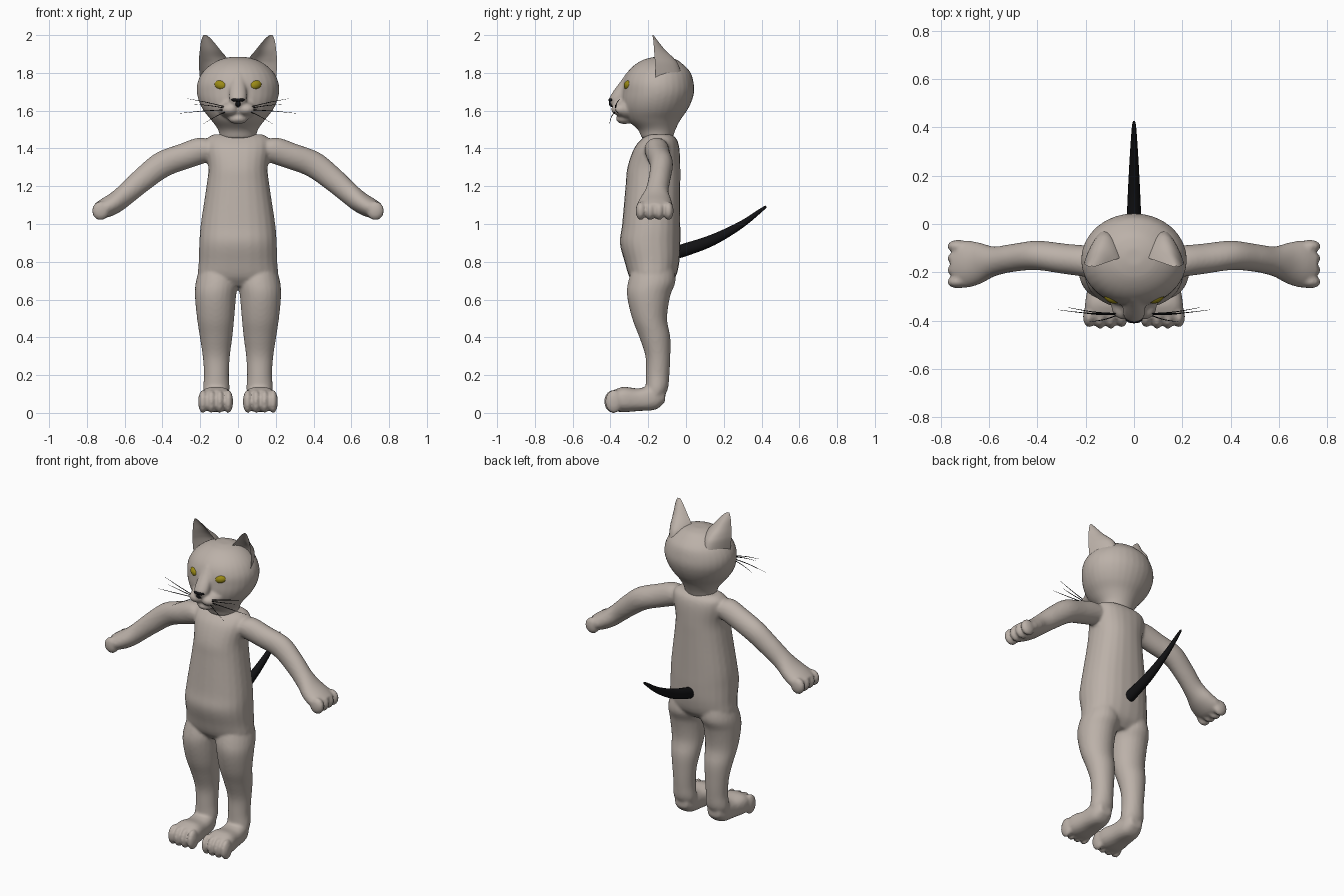
import bpy, bmesh, math
from mathutils import Vector, Matrix

if "Cube" in bpy.data.objects:
    bpy.data.objects.remove(bpy.data.objects["Cube"])


def material(name, col):
    m = bpy.data.materials.new(name)
    m.diffuse_color = (*col, 1)
    m.use_nodes = True
    m.node_tree.nodes["Principled BSDF"].inputs["Base Color"].default_value = m.diffuse_color
    return m


FUR = material("fur_grey", (0.50, 0.44, 0.395))
EYE = material("eye_olive", (0.33, 0.26, 0.008))
BLACK = material("black", (0.006, 0.006, 0.007))


def spline(rows, steps=5):
    """Catmull-Rom interpolation through rows of ring values."""
    out = []
    for i in range(len(rows) - 1):
        a, b, c, d = (rows[max(0, min(len(rows) - 1, i + k))] for k in (-1, 0, 1, 2))
        for s in range(steps):
            t = s / steps
            out.append([0.5 * (2 * q + (r - p) * t + (2 * p - 5 * q + 4 * r - w) * t * t
                               + (3 * q - p - 3 * r + w) * t ** 3)
                        for p, q, r, w in zip(a, b, c, d)])
    return out + [list(rows[-1])]


def skin(bm, loops):
    """Closed surface through equal-length point loops."""
    rings = [[bm.verts.new(p) for p in lp] for lp in loops]
    n = len(rings[0])
    for a, b in zip(rings, rings[1:]):
        for i in range(n):
            j = (i + 1) % n
            bm.faces.new((a[i], a[j], b[j], b[i]))
    bm.faces.new(rings[0][::-1])
    bm.faces.new(rings[-1])


def tube(bm, rows, u, v, s=1, power=2.0, n=24):
    """Rows are (x, y, z, half width along u, half width along v)."""
    u, v = Vector(u), Vector(v)
    loops = []
    for x, y, z, ru, rv in spline(rows):
        lp = []
        for i in range(n):
            a = math.tau * i / n
            c, d = math.cos(a), math.sin(a)
            c = math.copysign(abs(c) ** (2 / power), c)
            d = math.copysign(abs(d) ** (2 / power), d)
            p = Vector((x, y, z)) + u * (ru * c) + v * (rv * d)
            lp.append((p.x * s, p.y, p.z))
        loops.append(lp)
    skin(bm, loops)


def ball(bm, loc, rad, rot=None):
    m = Matrix.Translation(loc) @ (rot or Matrix()) @ Matrix.Diagonal((*rad, 1))
    bmesh.ops.create_uvsphere(bm, u_segments=24, v_segments=16, radius=1, matrix=m)


def finish(bm, name, mat, voxel=0, smooth=4, sharp=60):
    bmesh.ops.recalc_face_normals(bm, faces=bm.faces[:])
    me = bpy.data.meshes.new(name)
    bm.to_mesh(me)
    bm.free()
    me.materials.append(mat)
    ob = bpy.data.objects.new(name, me)
    bpy.context.collection.objects.link(ob)
    if voxel:  # fuse overlapping masses into one soft skin
        r = ob.modifiers.new("fuse", 'REMESH')
        r.mode, r.voxel_size = 'VOXEL', voxel
        k = ob.modifiers.new("soften", 'SMOOTH')
        k.factor, k.iterations = 0.5, smooth
        dg = bpy.context.evaluated_depsgraph_get()
        ob.data = bpy.data.meshes.new_from_object(ob.evaluated_get(dg))
        ob.modifiers.clear()
    for p in ob.data.polygons:
        p.use_smooth = True
    if not voxel:
        ob.data.set_sharp_from_angle(angle=math.radians(sharp))
    return ob


X, Y, Z = (1, 0, 0), (0, 1, 0), (0, 0, 1)

# Body: torso, legs, feet, arms and hands fused together
bm = bmesh.new()
torso = [(1.475, -.20, -.08, .13), (1.45, -.235, -.05, .165), (1.4, -.275, -.035, .172),
         (1.3, -.31, -.03, .157), (1.2, -.32, -.03, .167), (1.0, -.338, -.03, .197),
         (.9, -.35, -.03, .205), (.8, -.325, -.035, .208), (.72, -.30, -.055, .212),
         (.67, -.26, -.10, .18)]
tube(bm, [(0, (a + b) / 2, z, rx, (b - a) / 2) for z, a, b, rx in torso], X, Y, power=2.3)
leg = [(.80, .03, .19, -.27, -.07), (.7, .0, .222, -.305, -.055), (.62, .01, .228, -.312, -.083),
       (.5, .02, .217, -.285, -.10), (.4, .03, .202, -.247, -.083), (.3, .043, .187, -.215, -.083),
       (.2, .048, .18, -.212, -.088), (.12, .045, .185, -.215, -.098), (.05, .06, .17, -.22, -.14)]
foot = [(-.11, .075, .155, .06, .12), (-.16, .05, .18, .018, .15), (-.25, .04, .19, .01, .13),
        (-.33, .03, .203, .004, .138), (-.385, .035, .2, .01, .12)]
arm = [(.08, -.15, 1.385, .06, .06), (.17, -.155, 1.395, .065, .072), (.28, -.145, 1.36, .063, .071),
       (.4, -.13, 1.315, .061, .07), (.5, -.14, 1.24, .058, .065), (.58, -.155, 1.17, .062, .059),
       (.64, -.163, 1.12, .086, .056), (.70, -.166, 1.085, .098, .053), (.74, -.166, 1.07, .08, .042)]
for s in (1, -1):
    tube(bm, [((a + b) / 2, (c + d) / 2, z, (b - a) / 2, (d - c) / 2) for z, a, b, c, d in leg], X, Y, s)
    tube(bm, [((a + b) / 2, y, (c + d) / 2, (b - a) / 2, (d - c) / 2) for y, a, b, c, d in foot],
         X, Z, s, 2.6)
    tube(bm, arm, Y, (.5, 0, .86), s)
    for k in range(4):
        ball(bm, (s * (.051 + .045 * k), -.382 - .006 * (k in (1, 2)), .06), (.025, .046, .061))
        ball(bm, (s * .727, -.166 + .049 * (k - 1.5), 1.07), (.046, .027, .05))
finish(bm, "body", FUR, 0.009)

# Head: skull with muzzle, bridge, nose tip and chin
bm = bmesh.new()
skull = [(1.455, -.235, -.07, .095), (1.5, -.255, -.055, .106), (1.55, -.31, -.03, .142),
         (1.6, -.335, .005, .182), (1.65, -.343, .03, .207), (1.7, -.34, .043, .218),
         (1.75, -.334, .04, .214), (1.8, -.312, .025, .19), (1.84, -.275, -.01, .15),
         (1.87, -.225, -.05, .097), (1.884, -.17, -.10, .04)]
tube(bm, [(0, (a + b) / 2, z, rx, (b - a) / 2) for z, a, b, rx in skull], X, Y, n=32)
tube(bm, [(0, -.29, 1.80, .03, .025), (0, -.315, 1.75, .04, .035), (0, -.345, 1.70, .046, .042),
          (0, -.362, 1.66, .047, .046), (0, -.358, 1.625, .04, .038)], X, Y)
ball(bm, (0, -.31, 1.61), (.105, .065, .06))
ball(bm, (0, -.325, 1.557), (.052, .046, .028))
for s in (1, -1):
    ball(bm, (s * .042, -.34, 1.607), (.052, .056, .036))
finish(bm, "head", FUR, 0.008, 5)

# Ears: hollow front, rounded back; rows are z, inner x, outer x, front y, back y
ear = [(1.75, .04, .20, -.16, -.02), (1.84, .045, .207, -.163, -.045), (1.88, .06, .206, -.166, -.075),
       (1.92, .093, .202, -.169, -.115), (1.96, .125, .197, -.172, -.145),
       (1.985, .148, .19, -.175, -.162), (2.0, .167, .182, -.178, -.172)]
for s, side in ((1, "left"), (-1, "right")):
    bm = bmesh.new()
    loops = []
    for z, xi, xo, yf, yb in spline(ear, 4):
        lp, N = [], 12
        for i in range(2 * N):
            back = i >= N
            t = i / N if not back else 2 - i / N
            bulge = math.sin(math.pi * t) ** 0.8 if 0 < t < 1 else 0
            y = yf + .025 * (1 - t) * min(1, (2 - z) / .12) + (yb - yf) * bulge * (.95 if back else .6)
            lp.append((s * (xi + (xo - xi) * t), y, z))
        loops.append(lp)
    skin(bm, loops)
    finish(bm, "ear_" + side, FUR, sharp=70)

# Eyes
for s, side in ((1, "left"), (-1, "right")):
    bm = bmesh.new()
    rot = Matrix.Rotation(s * math.radians(24), 4, 'Z') @ Matrix.Rotation(-s * math.radians(12), 4, 'Y')
    ball(bm, (s * .091, -.303, 1.735), (.036, .024, .026), rot)
    finish(bm, "eye_" + side, EYE)

# Nose: wide bar with a short stem
bm = bmesh.new()
ball(bm, (0, -.394, 1.657), (.036, .017, .011))
ball(bm, (0, -.392, 1.64), (.015, .017, .02))
finish(bm, "nose", BLACK)

# Whiskers
bm = bmesh.new()
tips = [(.275, -.345, 1.665), (.235, -.365, 1.635), (.315, -.355, 1.585), (.185, -.405, 1.53)]
for s in (1, -1):
    for k, (x, y, z) in enumerate(tips):
        z0 = 1.617 - .006 * k
        tube(bm, [(.055, -.372, z0, .0025, .0025),
                  ((.055 + x) / 2, (y - .372) / 2 - .006, (z0 + z) / 2 + .003, .002, .002),
                  (x, y, z, .0006, .0006)], Y, Z, s, n=6)
finish(bm, "whiskers", BLACK)

# Tail: tapered and curving upward
bm = bmesh.new()
tube(bm, [(0, -.05, .85, .032, .034), (0, .0, .865, .031, .034), (0, .14, .915, .025, .029),
          (0, .29, .995, .017, .019), (0, .40, 1.075, .009, .01), (0, .425, 1.093, .004, .005)],
     X, (0, -.4, .92), n=16)
finish(bm, "tail", BLACK)
